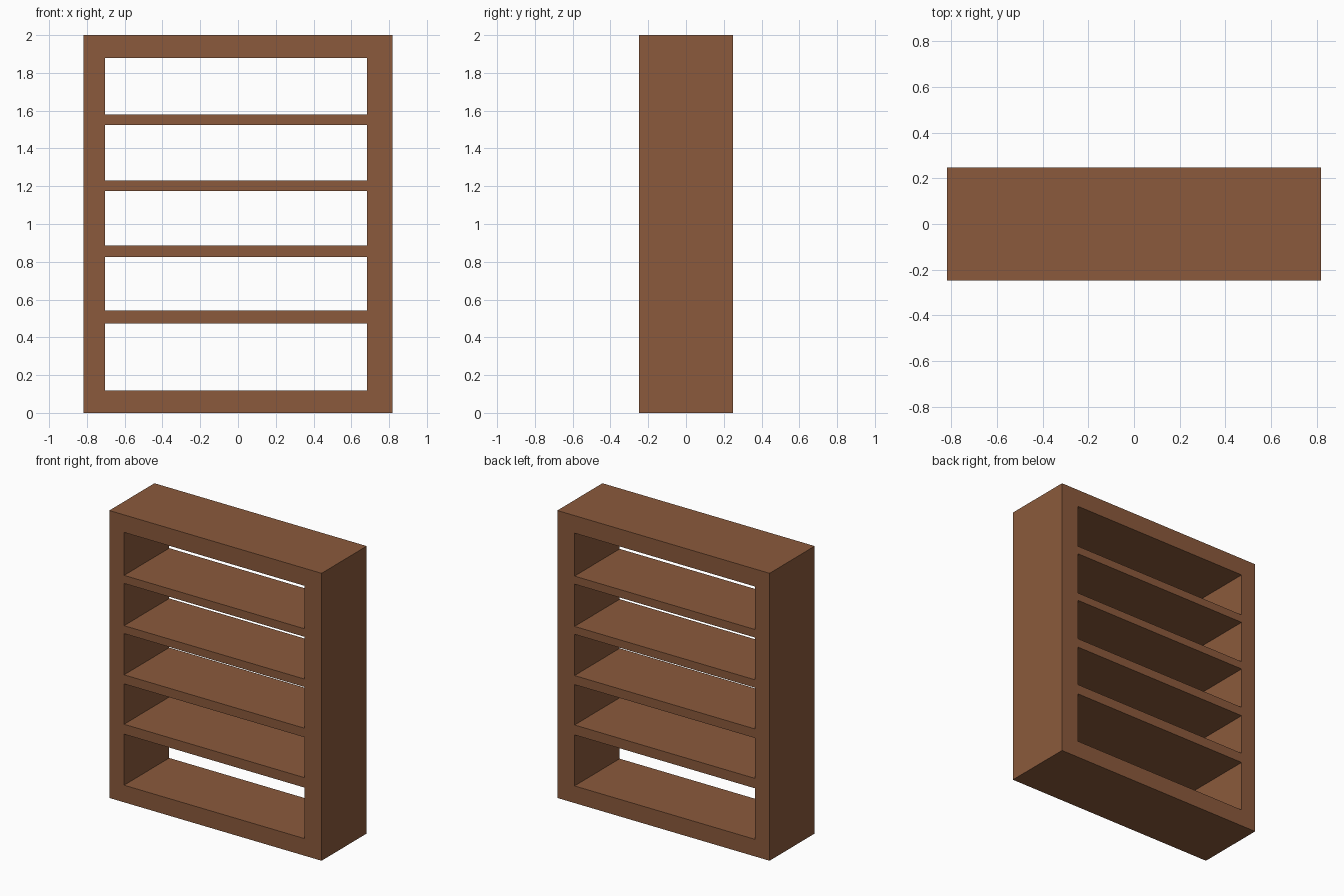
import bpy
import bmesh

cube = bpy.data.objects.get("Cube")
if cube:
    bpy.data.objects.remove(cube, do_unlink=True)

# Brown wood
wood = bpy.data.materials.new("brown wood")
wood.use_nodes = True
color = (0.258, 0.102, 0.045, 1.0)
wood.diffuse_color = color
wood.node_tree.nodes["Principled BSDF"].inputs["Base Color"].default_value = color

# Column edges (post, opening, post) and row edges (board, opening, board, ...)
columns = [-0.817, -0.703, 0.684, 0.817]
rows = [0, 0.119, 0.474, 0.543, 0.824, 0.887, 1.174, 1.229, 1.523, 1.579, 1.878, 2]
half_depth = 0.248

# Front profile: every cell is wood except the openings between boards
bm = bmesh.new()
grid = [[bm.verts.new((x, -half_depth, z)) for x in columns] for z in rows]
for r in range(len(rows) - 1):
    for c in range(len(columns) - 1):
        if c == 1 and r % 2 == 1:
            continue
        bm.faces.new((grid[r][c], grid[r][c + 1], grid[r + 1][c + 1], grid[r + 1][c]))

# Extrude the profile back to make posts and full-depth shelves in one solid
front = bm.faces[:]
result = bmesh.ops.extrude_face_region(bm, geom=front, use_keep_orig=True)
back_verts = [g for g in result["geom"] if isinstance(g, bmesh.types.BMVert)]
bmesh.ops.translate(bm, verts=back_verts, vec=(0, 2 * half_depth, 0))
bmesh.ops.recalc_face_normals(bm, faces=bm.faces[:])

mesh = bpy.data.meshes.new("bookcase_frame")
bm.to_mesh(mesh)
bm.free()
mesh.materials.append(wood)
bookcase = bpy.data.objects.new("bookcase_frame", mesh)
bpy.context.collection.objects.link(bookcase)
